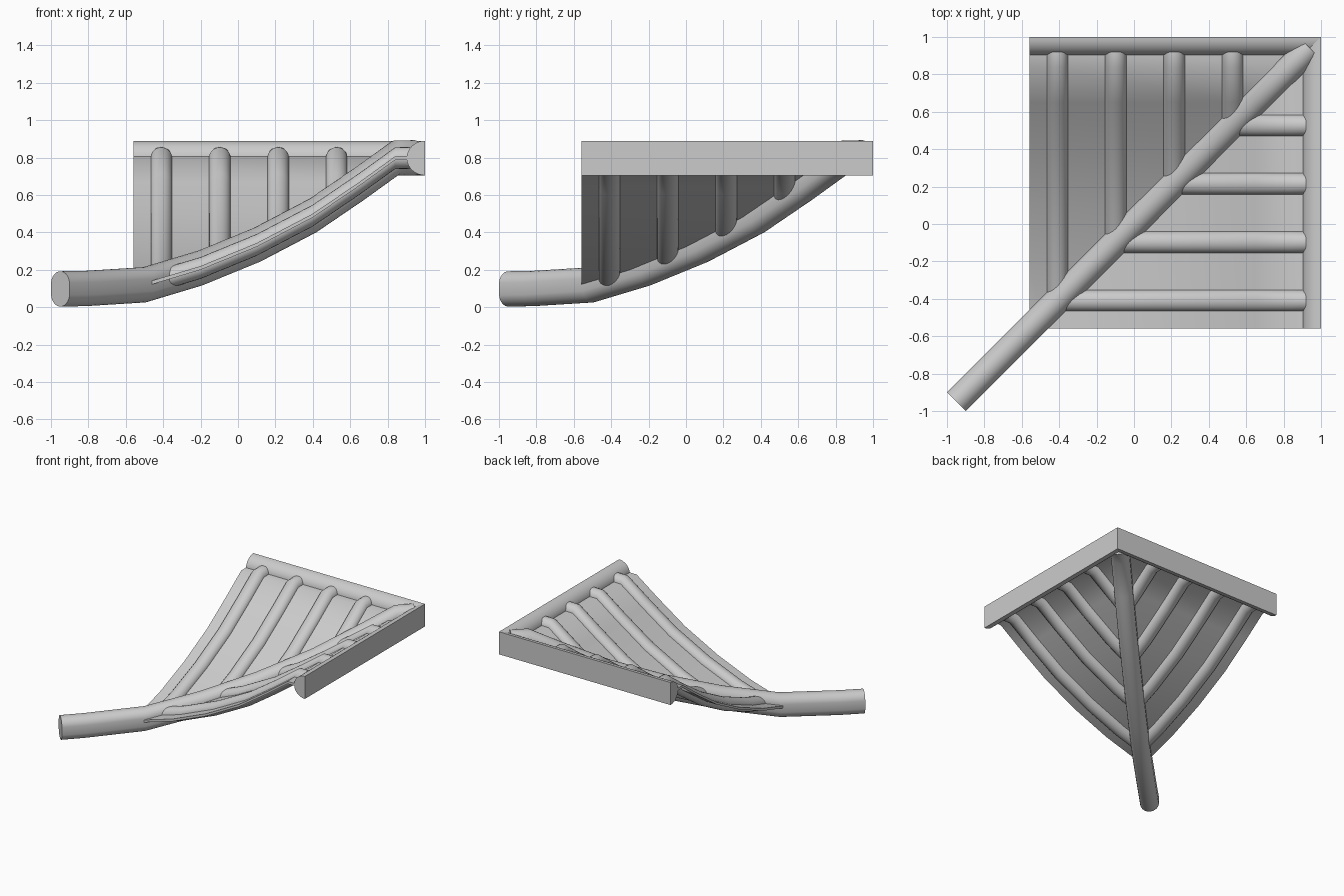
import bpy, bmesh, math
from mathutils import Vector

if "Cube" in bpy.data.objects:
    bpy.data.objects.remove(bpy.data.objects["Cube"])

# Slope curve: horizontal position -> centre height
CURVE = [(-0.95, 0.098), (-0.82, 0.1), (-0.5, 0.12), (-0.2, 0.21), (0.1, 0.333),
         (0.4, 0.49), (0.65, 0.66), (0.84, 0.797), (1.0, 0.80)]


def height(t):
    for (a, za), (b, zb) in zip(CURVE, CURVE[1:]):
        if t <= b:
            return za + (zb - za) * (t - a) / (b - a)
    return CURVE[-1][1]


def stations(start, end):
    return [start] + [t for t, _ in CURVE if start + 0.01 < t < end - 0.01] + [end]


def loft(name, rings, swap=False):
    """Solid from matching closed rings; swap mirrors it across the diagonal."""
    bm = bmesh.new()
    rows = [[bm.verts.new((p[1], p[0], p[2]) if swap else p) for p in r] for r in rings]
    n = len(rows[0])
    for a, b in zip(rows, rows[1:]):
        for i in range(n):
            j = (i + 1) % n
            bm.faces.new((a[i], a[j], b[j], b[i]))
    bm.faces.new(rows[0])
    bm.faces.new(rows[-1])
    bmesh.ops.recalc_face_normals(bm, faces=bm.faces)
    me = bpy.data.meshes.new(name)
    bm.to_mesh(me)
    bm.free()
    ob = bpy.data.objects.new(name, me)
    bpy.context.collection.objects.link(ob)
    bpy.context.view_layer.objects.active = ob
    ob.select_set(True)
    bpy.ops.object.shade_smooth_by_angle(angle=math.radians(40))
    ob.select_set(False)
    return ob


# Hip beam along the diagonal, capsule cross-section
r, straight = 0.0707, 0.024
section = []
for i in range(24):
    a = 2 * math.pi * (i + 0.5) / 24
    section.append((r * math.cos(a), r * math.sin(a) + math.copysign(straight, math.sin(a))))
d = Vector((1, -1, 0)).normalized()
loft("hip_ridge", [[Vector((t, t, height(t) + v)) + d * u for u, v in section]
                   for t in stations(-0.95, 0.94)])

for side, swap in (("right", False), ("back", True)):
    # Top ridge with flat outer face and rounded inner face
    prof = [(1 - 0.098 * math.sin(math.pi * i / 16), 0.7975 + 0.0925 * math.cos(math.pi * i / 16))
            for i in range(17)]
    loft(side + "_top_ridge", [[(x, y, z) for x, z in prof] for y in (-0.56, 1.0)], swap)

    # Curved triangular roof sheet
    th = 0.01
    loft(side + "_roof_sheet",
         [[(t, -0.56, height(t) - th), (t, t, height(t) - th),
           (t, t, height(t) + th), (t, -0.56, height(t) + th)]
          for t in stations(-0.54, 0.95)], swap)

    # Round tile ribs running down the slope into the hip
    for k in range(4):
        y0 = -0.41 + 0.3125 * k
        loft(f"{side}_tile_rib_{k + 1}",
             [[(t, y0 + 0.058 * math.cos(2 * math.pi * i / 20),
                height(t) + 0.058 * math.sin(2 * math.pi * i / 20)) for i in range(20)]
              for t in stations(y0 + 0.03, 0.92)], swap)
